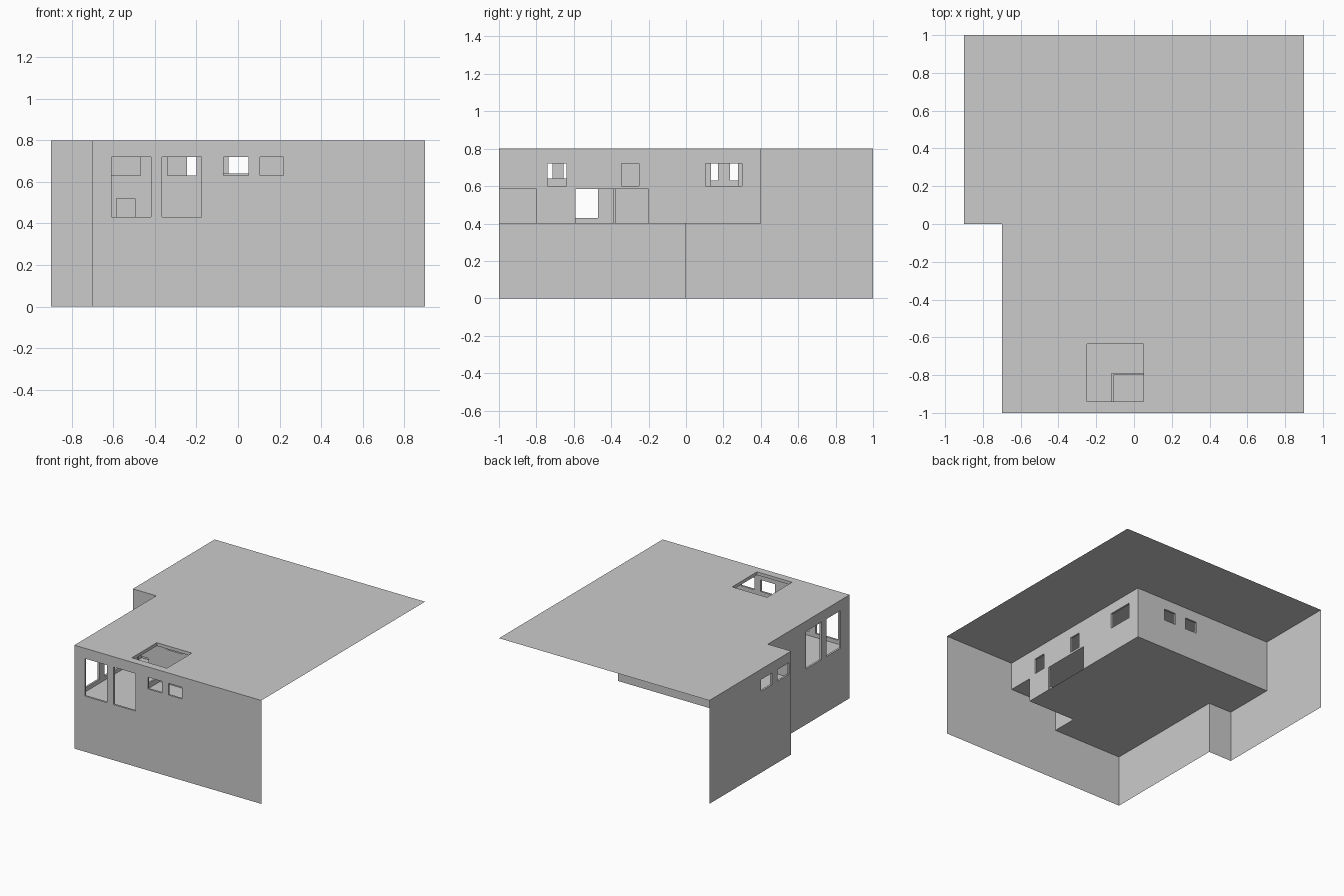
import bpy, bmesh

if "Cube" in bpy.data.objects:
    bpy.data.objects.remove(bpy.data.objects["Cube"])

# one flat grey for the whole model
GREY = bpy.data.materials.new("plain_grey")
GREY.diffuse_color = (0.6, 0.6, 0.6, 1)
GREY.use_nodes = True
GREY.node_tree.nodes["Principled BSDF"].inputs["Base Color"].default_value = GREY.diffuse_color


def panel(name, axis, a, b, u, v, holes=(), skip=""):
    """Flat panel between a and b along an axis, with rectangular holes
    (u0, u1, v0, v1). a == b gives a single sheet; skip drops a big face."""
    us = sorted({*u, *[min(max(k, u[0]), u[1]) for h in holes for k in h[:2]]})
    vs = sorted({*v, *[min(max(k, v[0]), v[1]) for h in holes for k in h[2:]]})

    def solid(i, j):
        if not (0 <= i < len(us) - 1 and 0 <= j < len(vs) - 1):
            return False
        cu, cv = (us[i] + us[i + 1]) / 2, (vs[j] + vs[j + 1]) / 2
        return not any(h[0] < cu < h[1] and h[2] < cv < h[3] for h in holes)

    def pt(t, p, q):
        return [(t, p, q), (p, t, q), (p, q, t)][axis]

    bm = bmesh.new()

    def face(pts):
        bm.faces.new([bm.verts.new(pt(*p)) for p in pts])

    for i in range(len(us) - 1):
        for j in range(len(vs) - 1):
            if not solid(i, j):
                continue
            p0, p1, q0, q1 = us[i], us[i + 1], vs[j], vs[j + 1]
            ring = [(p0, q0), (p1, q0), (p1, q1), (p0, q1)]
            if "a" not in skip:
                face([(a, *r) for r in ring])
            if a != b:
                if "b" not in skip:
                    face([(b, *r) for r in reversed(ring)])
                near = [(i, j - 1), (i + 1, j), (i, j + 1), (i - 1, j)]
                for k, n in enumerate(near):     # edges and reveals
                    if not solid(*n):
                        r, s = ring[k], ring[(k + 1) % 4]
                        face([(a, *r), (b, *r), (b, *s), (a, *s)])
    bmesh.ops.remove_doubles(bm, verts=bm.verts, dist=1e-5)
    bmesh.ops.recalc_face_normals(bm, faces=bm.faces)
    bmesh.ops.dissolve_limit(bm, angle_limit=0.01, verts=bm.verts, edges=bm.edges)
    me = bpy.data.meshes.new(name)
    bm.to_mesh(me)
    bm.free()
    me.materials.append(GREY)
    ob = bpy.data.objects.new(name, me)
    bpy.context.collection.objects.link(ob)
    return ob


T = 0.015            # wall thickness
LOW, MID, CEIL, TOP = 0.4, 0.6, 0.775, 0.8
NOTCH = (-2, -0.7, -2, 0)                    # missing front left corner
SKYLIGHT = (-0.25, 0.05, -0.94, -0.635)
FRONT_WIN = [(-0.61, -0.42, 0.43, 0.72), (-0.365, -0.175, 0.43, 0.72),
             (-0.07, 0.05, 0.63, 0.72), (0.105, 0.22, 0.63, 0.72)]
SIDE_WIN = [(-0.89, -0.715, 0.43, 0.72), (-0.655, -0.47, 0.43, 0.72)]
SMALL_WIN = [(0.025, 0.17, 0.63, 0.72), (0.235, 0.37, 0.63, 0.72)]

# roof and outer facade sheets
panel("roof", 2, TOP, TOP, (-0.9, 0.9), (-1, 1), [NOTCH, SKYLIGHT])
panel("front_facade", 1, -1, -1, (-0.7, 0.9), (0, TOP), FRONT_WIN)
panel("side_facade_front", 0, -0.7, -0.7, (-1, 0), (0, TOP), SIDE_WIN)
panel("side_facade_back", 0, -0.9, -0.9, (0, 1), (0, TOP), SMALL_WIN)
panel("step_facade", 1, 0, 0, (-0.9, -0.7), (0, TOP))

# inner lining of the outer walls, with window reveals
panel("front_lining", 1, -1, -1 + T, (-0.7, 0.3), (LOW, CEIL),
      FRONT_WIN + [(-0.12, 0.3, LOW, MID)], "a")
panel("side_lining_front", 0, -0.7, -0.7 + T, (-1, 0), (LOW, CEIL), SIDE_WIN, "a")
panel("side_lining_back", 0, -0.9, -0.9 + T, (0, 0.4), (LOW, CEIL), SMALL_WIN, "a")
panel("step_lining", 1, 0, T, (-0.9, -0.7), (LOW, CEIL), (), "a")

# ceiling lining with the skylight shaft
panel("ceiling", 2, CEIL, TOP, (-0.9, 0.3), (-1, 0.4), [NOTCH, SKYLIGHT], "b")

# floors
CORNER = (-0.12, 0.3, -1, -0.8)
panel("lower_floor", 2, LOW, LOW, (-0.9, 0.3), (-1, 0.4), [NOTCH, CORNER])
panel("upper_floor", 2, MID - T, MID, (-0.9, 0.3), (-0.39, 0.4), [NOTCH])
panel("walkway", 2, MID - T, MID, (0.08, 0.3), (-0.8, -0.39))
panel("corner_floor", 2, MID - T, MID, (-0.12, 0.3), (-1, -0.8))

# inner boundary walls
panel("right_wall", 0, 0.3 - T, 0.3, (-1, 0.4), (LOW, CEIL),
      [(-1, -0.8, LOW, MID), (-0.59, -0.2, LOW, 0.585), (-0.74, -0.64, MID, 0.72),
       (-0.345, -0.25, MID, 0.72), (0.105, 0.3, MID, 0.72)])
panel("back_wall", 1, 0.4 - T, 0.4, (-0.9, 0.3), (LOW, CEIL),
      [(-0.245, -0.145, 0.63, 0.72), (-0.05, 0.05, 0.63, 0.72)])

# walls and parapets around the raised corner and walkway
panel("corner_side_wall", 0, -0.12, -0.108, (-1, -0.79), (LOW, 0.64))
panel("corner_back_wall", 1, -0.8, -0.788, (-0.12, 0.3), (LOW, 0.64),
      [(0.09, 0.3, MID, 0.64)])
panel("walkway_parapet", 0, 0.08, 0.092, (-0.79, -0.39), (MID - T, 0.64))

# partitions inside
panel("gallery_wall", 1, -0.39, -0.375, (-0.7, 0.09), (LOW, CEIL),
      [(-0.585, -0.495, LOW, 0.52), (-0.65, -0.47, 0.63, 0.72),
       (-0.34, -0.2, 0.63, 0.72), (-0.045, 0.06, 0.63, 0.72)])
panel("lower_partition", 1, -0.2, -0.188, (-0.7, 0.3), (LOW, MID - T),
      [(0.1, 0.2, LOW, 0.52)])
panel("upper_partition", 0, -0.39, -0.378, (0, 0.4), (MID, CEIL),
      [(0.134, 0.277, MID, 0.72)])
panel("lower_room_divider", 0, -0.3, -0.288, (-0.19, 0.4), (LOW, MID - T))
